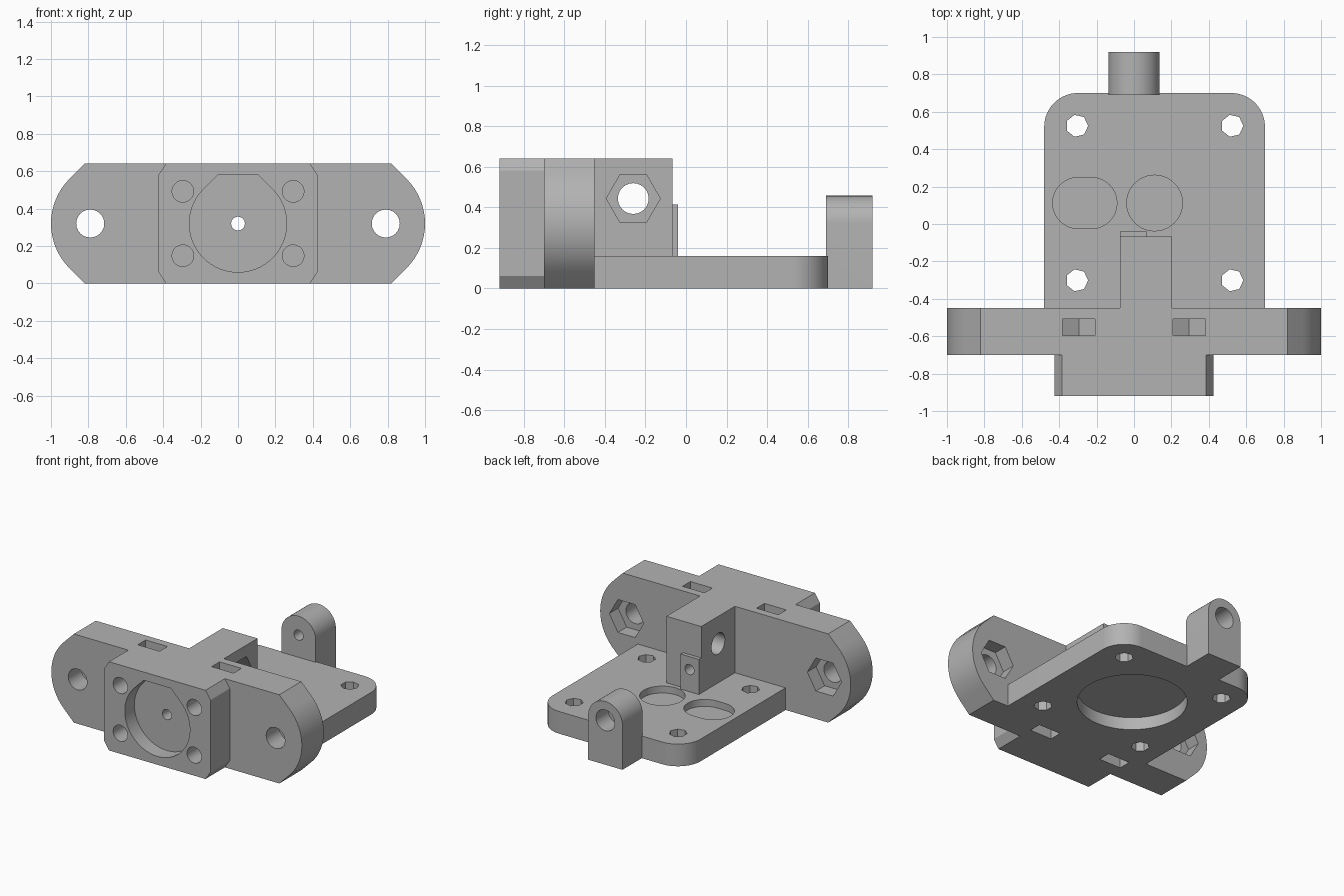
import bpy, bmesh
from math import cos, sin, pi, radians
from mathutils import Vector

cube = bpy.data.objects.get("Cube")
if cube:
    bpy.data.objects.remove(cube, do_unlink=True)

grey = bpy.data.materials.new("printed_grey")
grey.use_nodes = True
tone = (0.45, 0.45, 0.45, 1)
grey.diffuse_color = tone
grey.node_tree.nodes["Principled BSDF"].inputs["Base Color"].default_value = tone

AXES = {"X": lambda u, v, t: (t, u, v),
        "Y": lambda u, v, t: (u, t, v),
        "Z": lambda u, v, t: (u, v, t)}


def prism(name, outline, axis, start, end):
    """Extrude a 2D outline along an axis."""
    bm = bmesh.new()
    place = AXES[axis]
    face = bm.faces.new([bm.verts.new(place(u, v, start)) for u, v in outline])
    out = bmesh.ops.extrude_face_region(bm, geom=[face])
    shift = Vector(place(0, 0, end - start))
    verts = [g for g in out["geom"] if isinstance(g, bmesh.types.BMVert)]
    bmesh.ops.translate(bm, verts=verts, vec=shift)
    bmesh.ops.recalc_face_normals(bm, faces=bm.faces)
    mesh = bpy.data.meshes.new(name)
    bm.to_mesh(mesh)
    bm.free()
    mesh.materials.append(grey)
    obj = bpy.data.objects.new(name, mesh)
    bpy.context.collection.objects.link(obj)
    return obj


def arc(u, v, r, a, b, n=16):
    return [(u + r * cos(radians(a + (b - a) * i / n)),
             v + r * sin(radians(a + (b - a) * i / n))) for i in range(n + 1)]


def ring(u, v, r, n=32, turn=0):
    return [(u + r * cos(2 * pi * i / n + turn), v + r * sin(2 * pi * i / n + turn))
            for i in range(n)]


def rect(u0, v0, u1, v1):
    return [(u0, v0), (u1, v0), (u1, v1), (u0, v1)]


def combine(target, other, operation):
    mod = target.modifiers.new(operation.lower(), "BOOLEAN")
    mod.operation, mod.solver, mod.object = operation, "EXACT", other
    bpy.context.view_layer.objects.active = target
    bpy.ops.object.modifier_apply(modifier=mod.name)
    bpy.data.objects.remove(other, do_unlink=True)


MID = 0.32          # height of the main axis
TOP = 2 * MID
PX, PY = 0.11, 0.112  # centre of the base plate

# Cross wall with rounded, 45 degree trimmed ends
end = [(0.82, 0)] + arc(0.662, MID, 0.338, -45, 45) + [(0.82, TOP)]
body = prism("actuator_mount", end + [(-x, z) for x, z in reversed(end)], "Y", -0.70, -0.45)

# Front hub with chamfered corners
side = [(0.385, 0), (0.425, 0.06), (0.425, TOP - 0.06), (0.385, TOP)]
solids = [prism("front_hub", side + [(-x, z) for x, z in reversed(side)], "Y", -0.92, -0.68)]

# Base plate with two rounded rear corners
plate = ([(-0.48, -0.5), (0.70, -0.5)] + arc(0.52, 0.52, 0.18, 0, 90)
         + arc(-0.30, 0.52, 0.18, 90, 180))
solids.append(prism("base_plate", plate, "Z", 0, 0.16))

# Centre rib, its small boss, and the round-topped rear post
solids.append(prism("centre_rib", rect(-0.075, -0.5, 0.203, -0.067), "Z", 0.1, TOP))
solids.append(prism("rib_boss", rect(-0.075, -0.1, 0.07, -0.04), "Z", 0.1, 0.413))
post = [(-0.137, 0), (0.137, 0)] + arc(0, MID, 0.137, 0, 180, 24)
solids.append(prism("rear_post", post, "Y", 0.69, 0.92))
for solid in solids:
    combine(body, solid, "UNION")

cuts = []


def cut(outline, axis, start, end):
    cuts.append(prism("cutter", outline, axis, start, end))


# Hub socket with flattened top, and the long axis hole
socket = arc(0, MID, 0.26, 135, 405, 40) + [(0.108, MID + 0.26), (-0.108, MID + 0.26)]
cut(socket, "Y", -1, -0.81)
cut(ring(0, MID, 0.037, 20), "Y", -0.9, 1)
cut(ring(0, MID, 0.075), "Y", 0.78, 1)

for s in (-1, 1):
    # Wall bolt holes with hex nut pockets on the back
    cut(ring(s * 0.79, MID, 0.075, 24), "Y", -0.8, -0.4)
    cut(ring(s * 0.79, MID, 0.137, 6), "Y", -0.55, -0.4)
    for up in (-1, 1):
        # Hub screw holes and their pointed nut slots
        x, z = s * 0.295, MID + up * 0.172
        cut(ring(x, z, 0.058, 20), "Y", -1, -0.48)
        w = 0.0875
        slot = [(x - w, MID + up * 0.4), (x - w, z - up * 0.05), (x, z - up * 0.1),
                (x + w, z - up * 0.05), (x + w, MID + up * 0.4)]
        cut(slot, "Y", -0.597, -0.507)
        # Plate corner holes
        cut(ring(PX + s * 0.415, PY + up * 0.413, 0.06, 7), "Z", -0.1, 0.3)

# Rib cross hole with a hex pocket on its left side
cut(ring(-0.26, 0.443, 0.076, 24), "X", -0.2, 0.3)
cut(ring(-0.26, 0.443, 0.133, 6), "X", 0.10, 0.3)

# Shallow plate pockets above, wide recess below
cut(ring(PX, PY, 0.149, 40), "Z", 0.11, 0.155 + 0.05)
capsule = arc(-0.228, PY, 0.137, -90, 90) + arc(-0.298, PY, 0.137, 90, 270)
cut(capsule, "Z", 0.11, 0.205)
cut(ring(PX, PY, 0.36, 64), "Z", -0.1, 0.09)

for cutter in cuts:
    combine(body, cutter, "DIFFERENCE")

# Smooth curved walls, keep edges crisp
bpy.ops.object.select_all(action="DESELECT")
body.select_set(True)
bpy.context.view_layer.objects.active = body
bpy.ops.object.shade_smooth_by_angle(angle=radians(25))
